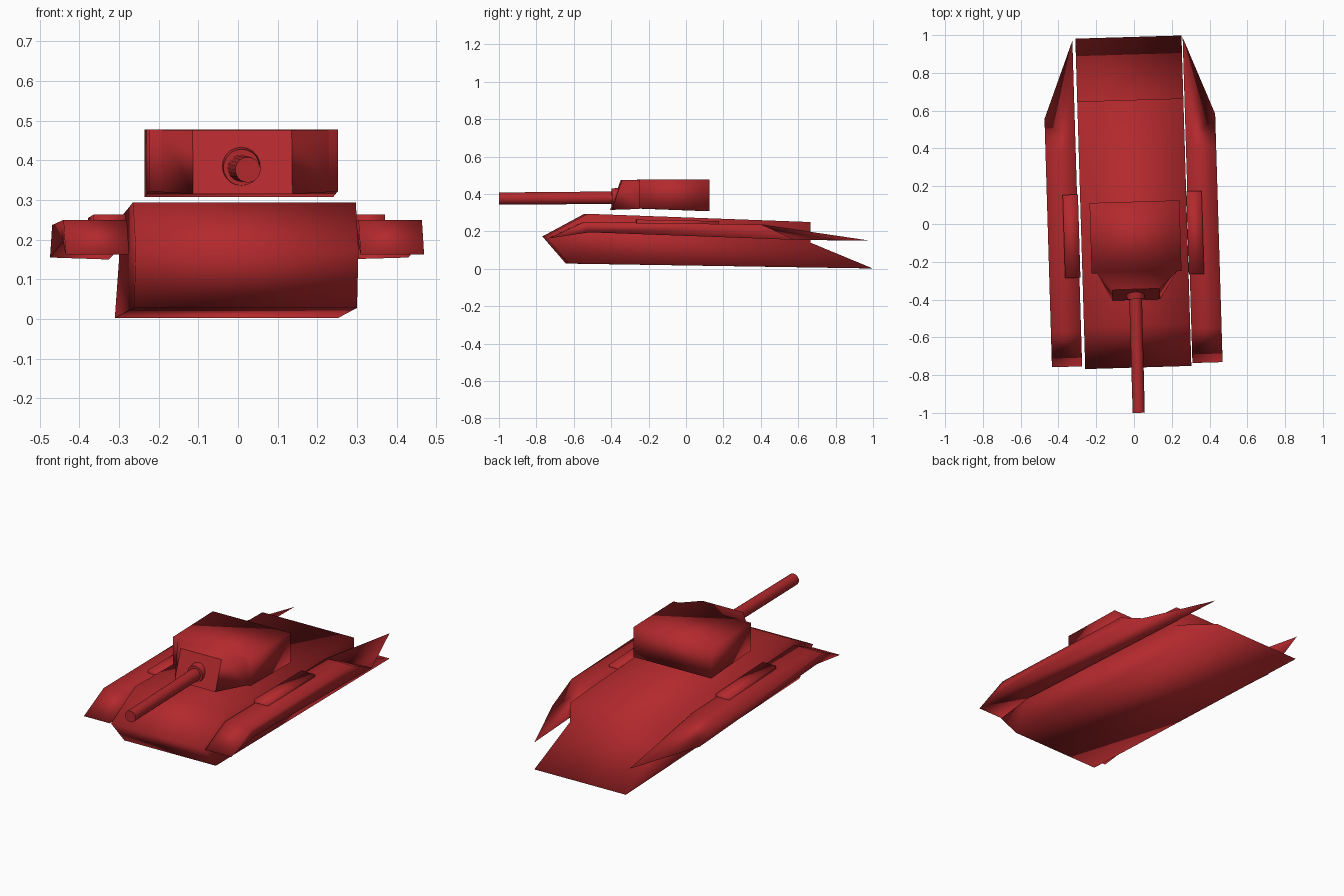
import bpy, bmesh
from math import cos, sin, pi
from mathutils import Matrix, Vector

if "Cube" in bpy.data.objects:
    bpy.data.objects.remove(bpy.data.objects["Cube"])

YAW = Matrix.Rotation(0.03, 3, 'Z')     # the whole vehicle is turned slightly
CX = -0.005                             # centre line of the fenders

red = bpy.data.materials.new("red_paint")
red.diffuse_color = (0.45, 0.022, 0.026, 1)
red.use_nodes = True
red.node_tree.nodes["Principled BSDF"].inputs["Base Color"].default_value = red.diffuse_color


def loft(name, ring_a, ring_b, smooth_caps=True):
    """Closed solid between two rings of 3D points with equal counts."""
    bm = bmesh.new()
    a = [bm.verts.new(YAW @ Vector(p)) for p in ring_a]
    b = [bm.verts.new(YAW @ Vector(p)) for p in ring_b]
    n = len(a)
    caps = [bm.faces.new(a), bm.faces.new(b)]
    for i in range(n):
        j = (i + 1) % n
        bm.faces.new((a[i], a[j], b[j], b[i]))
    for f in bm.faces:
        f.smooth = smooth_caps or f not in caps
    bmesh.ops.recalc_face_normals(bm, faces=bm.faces[:])
    me = bpy.data.meshes.new(name)
    bm.to_mesh(me)
    bm.free()
    me.materials.append(red)
    ob = bpy.data.objects.new(name, me)
    bpy.context.collection.objects.link(ob)
    return ob


def side(x, profile):
    return [(x, y, z) for y, z in profile]


def circle(x, y, z, r, n=20):
    return [(x + r * cos(2 * pi * i / n), y, z + r * sin(2 * pi * i / n)) for i in range(n)]


def rect(x, half, y_top, z_top, y_bot, z_bot):
    return [(x - half, y_bot, z_bot), (x + half, y_bot, z_bot),
            (x + half, y_top, z_top), (x - half, y_top, z_top)]


# Hull: side profile with pointed nose and long sloping tail
hull = [(-0.76, 0.173), (-0.535, 0.294), (0.657, 0.25), (0.657, 0.14),
        (0.99, 0.002), (-0.635, 0.028)]
loft("hull", side(-0.281, hull), side(0.281, hull))

# Fenders with mudguards in front and a tapered spike behind, plus stowage boxes
front = [(-0.53, 0.195), (-0.745, 0.163), (-0.56, 0.25), (0.39, 0.237)]
box = [(-0.275, 0.22), (-0.275, 0.263), (0.165, 0.255), (0.165, 0.215)]
for s, label in ((-1, "left"), (1, "right")):
    loft(label + "_fender",
         side(CX + s * 0.292, front + [(0.98, 0.15)]),
         side(CX + s * 0.452, front + [(0.57, 0.155)]))
    loft(label + "_stowage_box",
         side(CX + s * 0.287, box), side(CX + s * 0.368, box))

# Turret body and its narrowing front with a slanted plate
loft("turret_body", rect(0.006, 0.238, -0.255, 0.478, -0.255, 0.322),
     rect(0.006, 0.238, 0.118, 0.478, 0.118, 0.308))
loft("turret_front", rect(0.01, 0.212, -0.255, 0.475, -0.255, 0.32),
     rect(0.0, 0.125, -0.345, 0.476, -0.402, 0.315), smooth_caps=False)

# Gun collar and barrel
loft("gun_collar", circle(-0.003, -0.34, 0.384, 0.052),
     circle(-0.003, -0.398, 0.382, 0.046), smooth_caps=False)
loft("gun_barrel", circle(-0.003, -0.34, 0.380, 0.034),
     circle(-0.005, -1.0, 0.376, 0.032), smooth_caps=False)
